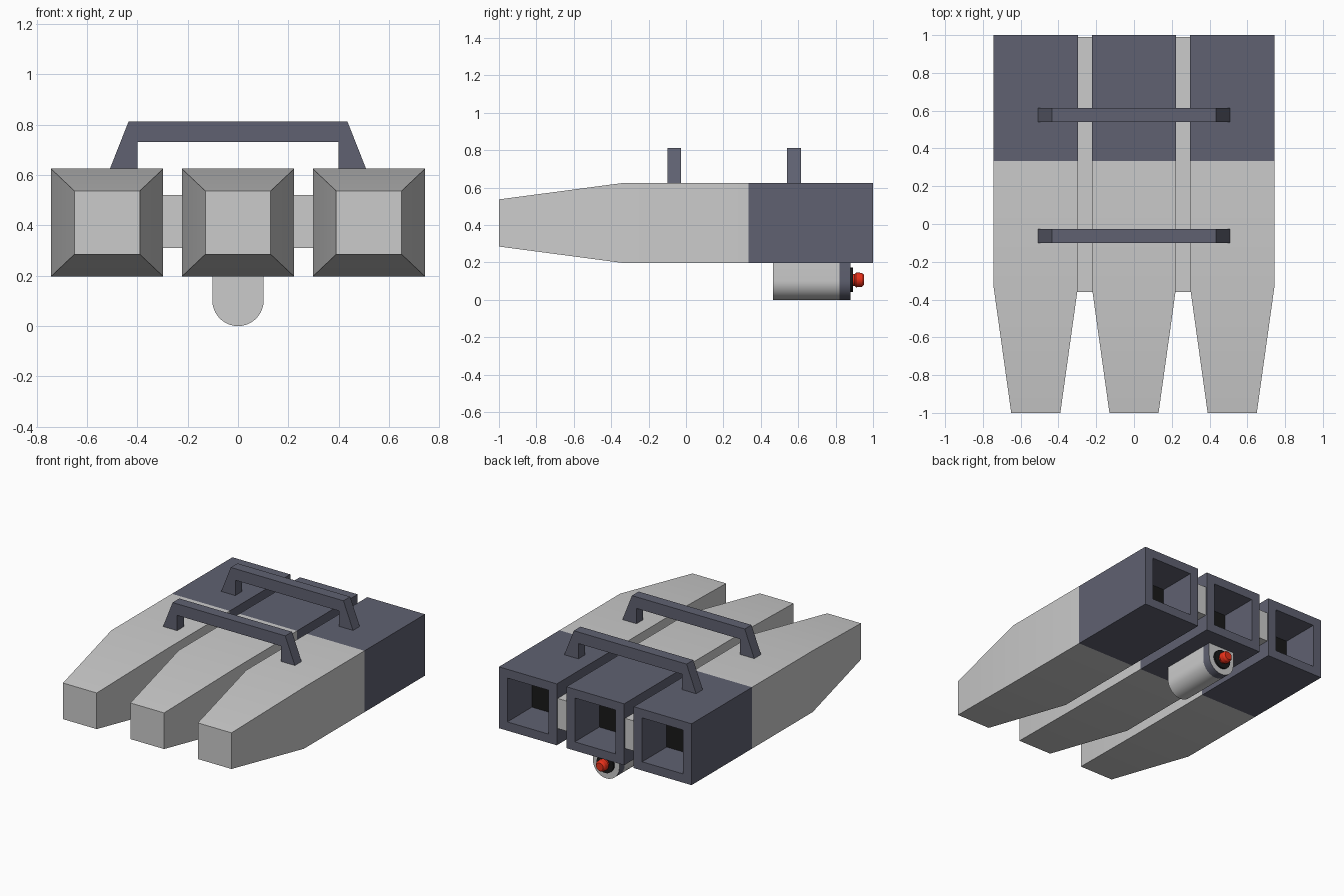
import bpy
from math import sin, cos, pi

if "Cube" in bpy.data.objects:
    bpy.data.objects.remove(bpy.data.objects["Cube"])


def material(name, rgb):
    m = bpy.data.materials.new(name)
    m.diffuse_color = (*rgb, 1)
    m.use_nodes = True
    m.node_tree.nodes["Principled BSDF"].inputs["Base Color"].default_value = m.diffuse_color
    return m


DARK = material("dark_slate", (0.115, 0.12, 0.165))
BLACK = material("black", (0.01, 0.01, 0.01))
RED = material("red", (0.8, 0.03, 0.01))
GREY = material("grey", (0.8, 0.8, 0.8))


def loft(name, rings, start=True, end=True, mats=(), end_mat=0):
    """Skin equal-length rings of points running along +y, with optional caps."""
    n = len(rings[0])
    verts = [p for r in rings for p in r]
    faces = []
    for k in range(len(rings) - 1):
        a, b = k * n, (k + 1) * n
        for i in range(n):
            j = (i + 1) % n
            faces.append((a + i, a + j, b + j, b + i))
    if start:
        faces.append(tuple(reversed(range(n))))
    if end:
        faces.append(tuple(range(len(verts) - n, len(verts))))
    me = bpy.data.meshes.new(name)
    me.from_pydata(verts, [], faces)
    for m in mats:
        me.materials.append(m)
    if end:
        me.polygons[-1].material_index = end_mat
    ob = bpy.data.objects.new(name, me)
    bpy.context.collection.objects.link(ob)
    bpy.ops.object.select_all(action='DESELECT')
    bpy.context.view_layer.objects.active = ob
    ob.select_set(True)
    bpy.ops.object.shade_smooth_by_angle(angle=pi / 6)
    return ob


def rect(cx, cz, hw, hh, y):
    return [(cx + sx * hw, y, cz + sz * hh)
            for sx, sz in ((-1, -1), (-1, 1), (1, 1), (1, -1))]


def disc(r, y, cz, n=24):
    return [(-r * cos(2 * pi * i / n), y, cz + r * sin(2 * pi * i / n))
            for i in range(n)]


def extrude(profile, y0, y1):
    return [[(x, y, z) for x, z in profile] for y in (y0, y1)]


# Three tapered pods, each with a hollow dark rear housing
CZ, HW, HH = 0.411, 0.223, 0.214
for side, cx in (("left", -0.52), ("middle", 0), ("right", 0.52)):
    loft(side + "_pod_body", [rect(cx, CZ, 0.13, 0.126, -1),
                              rect(cx, CZ, HW, HH, -0.335),
                              rect(cx, CZ, HW, HH, 0.333)], end=False)
    loft(side + "_pod_housing", [rect(cx, CZ, HW, HH, 0.333),
                                 rect(cx, CZ, HW, HH, 1),
                                 rect(cx, CZ, 0.158, 0.153, 1),
                                 rect(cx, CZ, 0.158, 0.153, 0.73)],
         start=False, mats=(DARK, BLACK), end_mat=1)

# Grey spacers between the pods
for side, s in (("left", -1), ("right", 1)):
    loft(side + "_spacer", [rect(s * 0.26, 0.415, 0.042, 0.105, y)
                            for y in (-0.36, 0.99)])

# Two carrying handles across the top
half = [(0.435, 0.812), (0.51, 0.622), (0.40, 0.622), (0.40, 0.732)]
handle = half + [(-x, z) for x, z in reversed(half)]
for name, y in (("front_handle", -0.063), ("rear_handle", 0.578)):
    loft(name, extrude(handle, y - 0.037, y + 0.037), mats=(DARK,))

# Round-bottomed lamp under the middle pod
u_shape = [(-0.102, 0.2), (0.102, 0.2)] + [
    (0.102 * cos(pi * i / 20), 0.102 - 0.102 * sin(pi * i / 20)) for i in range(21)]
loft("lamp_body", extrude(u_shape, 0.465, 0.82), end=False)
loft("lamp_band", extrude(u_shape, 0.82, 0.88), start=False,
     mats=(DARK, GREY), end_mat=1)
loft("lamp_collar", [disc(0.065, y, 0.107) for y in (0.875, 0.893)], mats=(BLACK,))
loft("lamp_bulb", [disc(r, y, 0.107) for r, y in
                   ((0.032, 0.89), (0.032, 0.902), (0.04, 0.91),
                    (0.037, 0.94), (0.027, 0.952))], mats=(RED,))
